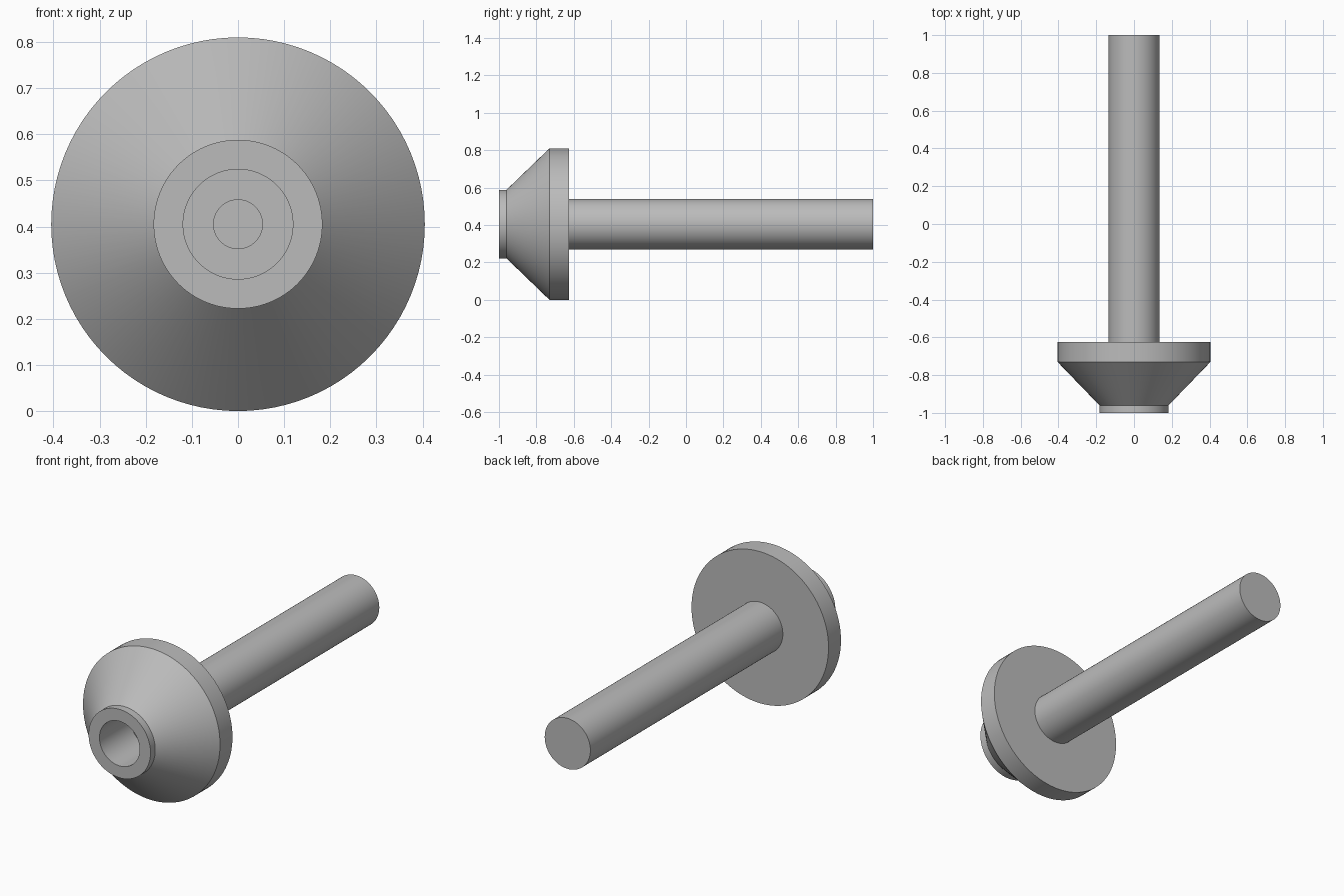
import bpy
import bmesh
from math import radians
from mathutils import Matrix, Vector

cube = bpy.data.objects.get("Cube")
if cube:
    bpy.data.objects.remove(cube, do_unlink=True)

HEIGHT = 0.405  # axis height, equal to the flange radius

steel = bpy.data.materials.new("plain_grey")
steel.use_nodes = True
grey = (0.5, 0.5, 0.5, 1)
steel.diffuse_color = grey
steel.node_tree.nodes["Principled BSDF"].inputs["Base Color"].default_value = grey


def lathe(name, profile, steps=96):
    """Spin (radius, y) points about the y axis running through the axis height."""
    bm = bmesh.new()
    verts = [bm.verts.new((r, y, 0)) for r, y in profile]
    edges = [bm.edges.new(pair) for pair in zip(verts, verts[1:])]
    bmesh.ops.spin(bm, geom=verts + edges, cent=(0, 0, 0), axis=(0, 1, 0),
                   angle=radians(360), steps=steps, use_merge=True)
    bmesh.ops.remove_doubles(bm, verts=bm.verts, dist=1e-5)
    bmesh.ops.recalc_face_normals(bm, faces=bm.faces)
    bmesh.ops.transform(bm, matrix=Matrix.Translation(Vector((0, 0, HEIGHT))), verts=bm.verts)
    mesh = bpy.data.meshes.new(name)
    bm.to_mesh(mesh)
    bm.free()
    mesh.materials.append(steel)
    obj = bpy.data.objects.new(name, mesh)
    bpy.context.collection.objects.link(obj)
    bpy.ops.object.select_all(action="DESELECT")
    obj.select_set(True)
    bpy.context.view_layer.objects.active = obj
    bpy.ops.object.shade_smooth_by_angle(angle=radians(30))
    return obj


# Conical head with collar, flange, shank and a stepped blind bore
lathe("flanged_head_and_shank", [
    (0, -0.6), (0.053, -0.6),           # narrow pilot bore
    (0.053, -0.74), (0.119, -0.74),     # bore floor
    (0.119, -1), (0.183, -1),           # collar face
    (0.183, -0.96),                     # collar side
    (0.405, -0.73), (0.405, -0.625),    # cone and flange rim
    (0.135, -0.625), (0.135, 1), (0, 1)  # flange back and shank
])
